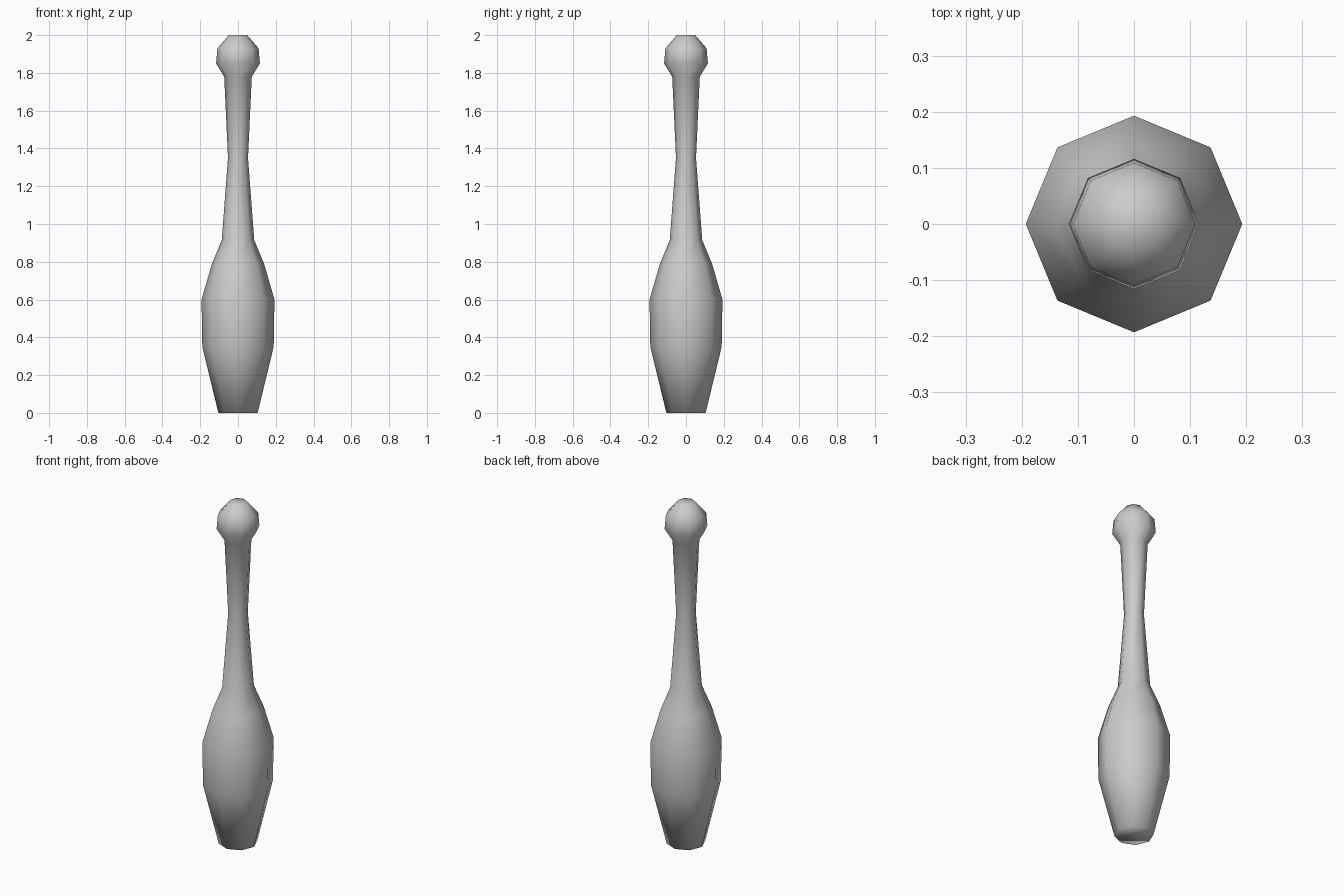
import bpy, bmesh
from math import cos, sin, tau

if "Cube" in bpy.data.objects:
    bpy.data.objects.remove(bpy.data.objects["Cube"], do_unlink=True)

SIDES = 8
# (radius, height) from the base up to the knob
PROFILE = [(0.104, 0), (0.189, 0.35), (0.193, 0.6), (0.138, 0.79),
           (0.086, 0.915), (0.053, 1.35), (0.073, 1.78),
           (0.116, 1.85), (0.109, 1.93), (0.049, 2)]

# Plain grey finish
grey = bpy.data.materials.new("plain_grey")
grey.use_nodes = True
colour = (0.6, 0.6, 0.6, 1)
grey.diffuse_color = colour
grey.node_tree.nodes["Principled BSDF"].inputs["Base Color"].default_value = colour

# Turned body: one ring per profile point, bridged and capped
bm = bmesh.new()
rings = [[bm.verts.new((r * cos(tau * i / SIDES), r * sin(tau * i / SIDES), z))
          for i in range(SIDES)] for r, z in PROFILE]
for low, high in zip(rings, rings[1:]):
    for i in range(SIDES):
        j = (i + 1) % SIDES
        bm.faces.new((low[i], low[j], high[j], high[i]))
bm.faces.new(rings[0][::-1])
bm.faces.new(rings[-1])
for face in bm.faces:
    face.smooth = True

mesh = bpy.data.meshes.new("juggling_club")
bm.to_mesh(mesh)
bm.free()
mesh.materials.append(grey)
club = bpy.data.objects.new("juggling_club", mesh)
bpy.context.collection.objects.link(club)
